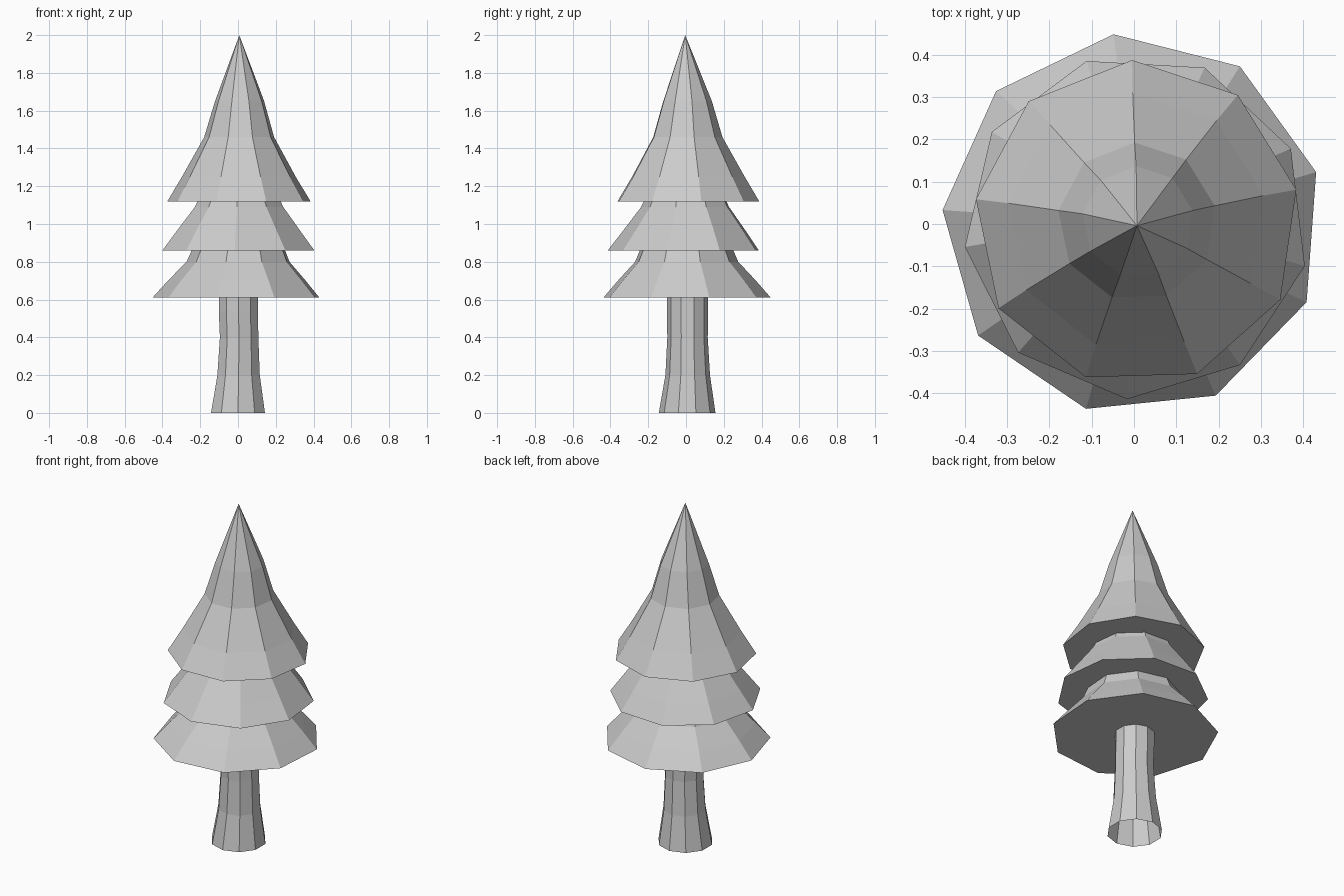
import bpy
import bmesh
from math import cos, sin, radians, tau

if "Cube" in bpy.data.objects:
    bpy.data.objects.remove(bpy.data.objects["Cube"])


def loft(name, sides, start_deg, rings, tip=None, base=False):
    """Loft polygon rings given as (x, y, z, radius); optional tip and flat base."""
    bm = bmesh.new()
    loops = []
    for cx, cy, z, r in rings:
        angles = [radians(start_deg) + tau * i / sides for i in range(sides)]
        loops.append([bm.verts.new((cx + r * cos(a), cy + r * sin(a), z)) for a in angles])
    for low, high in zip(loops, loops[1:]):
        for i in range(sides):
            j = (i + 1) % sides
            bm.faces.new((low[i], low[j], high[j], high[i]))
    if tip:
        point = bm.verts.new(tip)
        for i in range(sides):
            bm.faces.new((loops[-1][i], loops[-1][(i + 1) % sides], point))
    if base:
        bm.faces.new(loops[0][::-1])
    mesh = bpy.data.meshes.new(name)
    bm.to_mesh(mesh)
    bm.free()
    obj = bpy.data.objects.new(name, mesh)
    bpy.context.collection.objects.link(obj)
    return obj


# Trunk: flared foot, slight lean, open underneath
loft("trunk", 10, -90, [
    (0.0, 0.006, 0.0, 0.15),
    (0.003, 0.009, 0.2, 0.118),
    (0.006, 0.008, 0.4, 0.107),
    (0.002, 0.008, 0.54, 0.109),
    (0.002, 0.008, 0.66, 0.108),
])

# Foliage: three overlapping nine-sided skirts with flat undersides
loft("lower_foliage", 9, 15.8, [
    (-0.003, 0.0, 0.61, 0.451),
    (0.0, 0.0, 0.70, 0.372),
    (0.005, 0.0, 0.80, 0.278),
    (0.008, 0.0, 0.90, 0.235),
], base=True)

loft("middle_foliage", 9, 26.8, [
    (0.006, -0.006, 0.86, 0.409),
    (0.006, -0.002, 0.96, 0.335),
    (0.008, 0.0, 1.09, 0.238),
    (0.008, 0.0, 1.16, 0.205),
], base=True)

loft("upper_foliage", 9, 11.7, [
    (0.007, 0.003, 1.12, 0.385),
    (0.006, 0.005, 1.25, 0.306),
    (0.007, 0.005, 1.46, 0.188),
    (0.009, 0.005, 1.65, 0.132),
], tip=(0.007, -0.004, 2.0), base=True)
